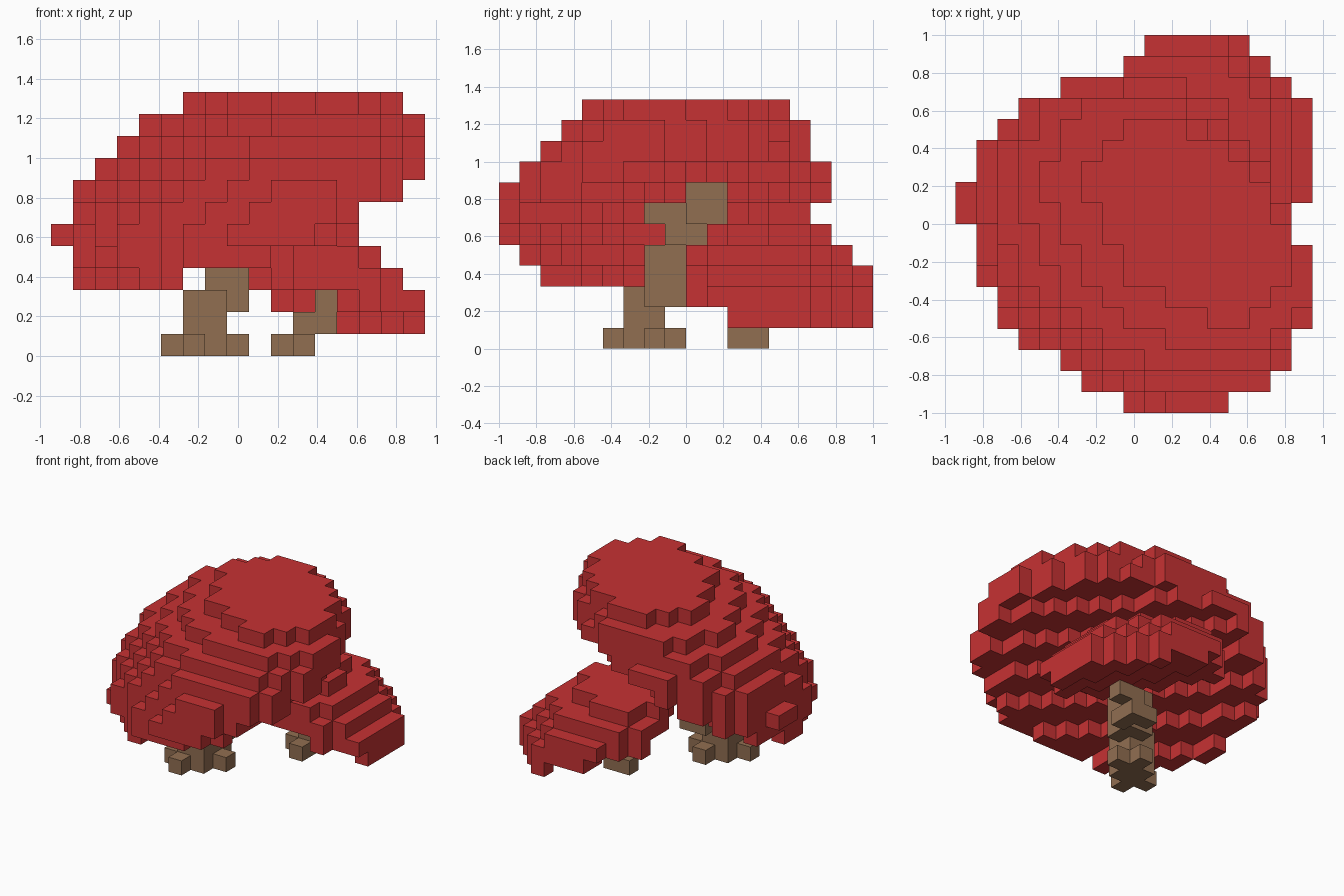
import bpy
import bmesh
from mathutils import Vector

# Remove the default cube only
if "Cube" in bpy.data.objects:
    bpy.data.objects.remove(bpy.data.objects["Cube"], do_unlink=True)

S = 1 / 9                      # edge of one block
NX, NY, NZ = 17, 18, 12        # blocks along each axis
ORIGIN = Vector((-NX * S / 2, -NY * S / 2, 0))


def make_material(name, color):
    mat = bpy.data.materials.new(name)
    mat.use_nodes = True
    mat.diffuse_color = color
    bsdf = mat.node_tree.nodes["Principled BSDF"]
    bsdf.inputs["Base Color"].default_value = color
    bsdf.inputs["Roughness"].default_value = 0.9
    return mat


def centre(cell):
    return ORIGIN + (Vector(cell) + Vector((0.5, 0.5, 0.5))) * S


def pillar(k, *corners):
    """Two by two blocks on layer k, starting at each given corner."""
    return {(i + a, j + b, k) for i, j in corners for a in (0, 1) for b in (0, 1)}


def canopy(mid, radius, height, lean, skew, plane):
    """Blocks inside a leaning ellipsoid and above a sloping underside."""
    cells = set()
    base, px, py = plane
    for i in range(NX):
        for j in range(NY):
            for k in range(NZ):
                p = centre((i, j, k))
                dz = p.z - mid[2]
                u = p.x - mid[0] - lean[0] * dz
                v = p.y - mid[1] - lean[1] * dz
                spread = (u * u + v * v + 2 * skew * u * v) / (radius ** 2 * (1 - skew ** 2))
                if spread + (dz / height) ** 2 <= 1 and p.z >= base + px * p.x + py * p.y:
                    cells.add((i, j, k))
    return cells


AXES = [Vector((1, 0, 0)), Vector((0, 1, 0)), Vector((0, 0, 1))]


def build_blocks(name, cells, mat):
    """Mesh of the outer faces of a set of blocks."""
    bm = bmesh.new()
    for cell in sorted(cells):
        c = centre(cell)
        for n in range(3):
            for sign in (1, -1):
                d = AXES[n] * sign
                if tuple(int(a + b) for a, b in zip(cell, d)) in cells:
                    continue
                s, t = AXES[(n + 1) % 3] * sign, AXES[(n + 2) % 3]
                ring = [(-1, -1), (1, -1), (1, 1), (-1, 1)]
                bm.faces.new([bm.verts.new(c + (d + s * a + t * b) * S / 2) for a, b in ring])
    bmesh.ops.remove_doubles(bm, verts=bm.verts, dist=S / 100)
    mesh = bpy.data.meshes.new(name)
    bm.to_mesh(mesh)
    bm.free()
    mesh.materials.append(mat)
    obj = bpy.data.objects.new(name, mesh)
    bpy.context.collection.objects.link(obj)
    return obj


leaf_red = make_material("leaf red", (0.565, 0.032, 0.033, 1))
bark_brown = make_material("bark brown", (0.285, 0.158, 0.083, 1))

# Main trunk: rooted foot, then a stem stepping diagonally upward
main_trunk = pillar(0, (6, 6)) | {(6, 5, 0), (8, 7, 0), (5, 6, 0), (7, 8, 0)}
main_steps = [[(6, 6)], [(6, 6), (7, 7)], [(7, 7)], [(7, 7)],
              [(8, 8)], [(8, 7), (8, 8), (9, 9)], [(9, 9)]]
for layer, corners in enumerate(main_steps, 1):
    main_trunk |= pillar(layer, *corners)

# Side trunk: short stem leaning outward
side_trunk = {(11, 11, 0), (10, 12, 0), (11, 12, 0),
              (11, 12, 1), (12, 12, 1), (12, 12, 2)}

# Leaf canopies: a wide one leaning forward, a small one leaning back
wood = main_trunk | side_trunk
main_leaves = canopy((0.015, -0.12, 0.82), 0.84, 0.59, (0.61, 0.3), 0.38,
                     (0.7, 0.38, 0.31)) - wood
side_leaves = canopy((0.405, 0.505, 0.34), 0.51, 0.37, (-0.65, -0.25), 0.3,
                     (0.477, -0.296, -0.17)) - wood - main_leaves

build_blocks("main_trunk", main_trunk, bark_brown)
build_blocks("side_trunk", side_trunk, bark_brown)
build_blocks("main_canopy", main_leaves, leaf_red)
build_blocks("side_canopy", side_leaves, leaf_red)
